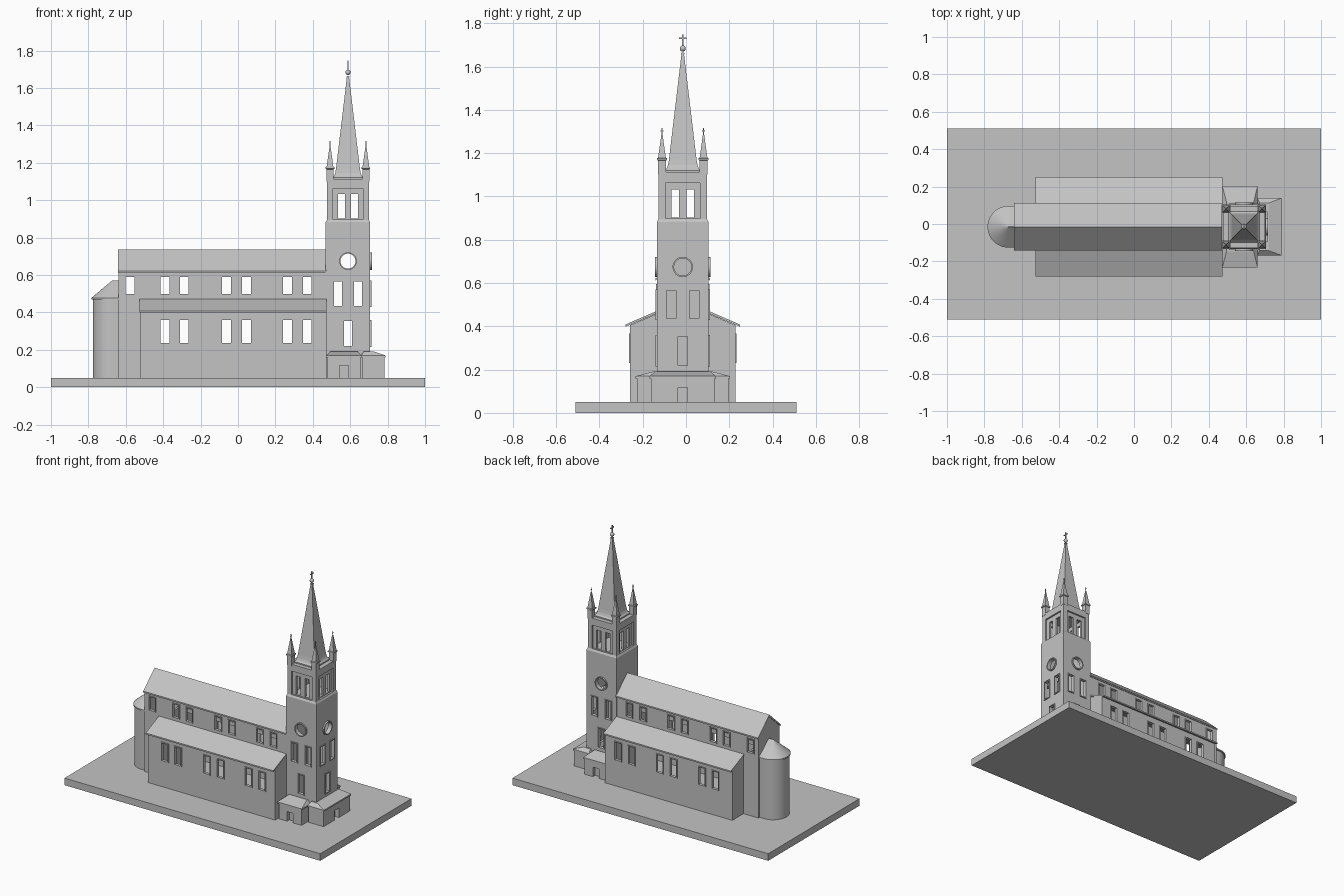
import bpy, bmesh, math

if "Cube" in bpy.data.objects:
    bpy.data.objects.remove(bpy.data.objects["Cube"])

YC, TX = -0.015, 0.588          # church axis, tower centre
stone = bpy.data.materials.new("stone grey")
stone.diffuse_color = (0.55, 0.55, 0.55, 1)
stone.use_nodes = True
stone.node_tree.nodes["Principled BSDF"].inputs["Base Color"].default_value = stone.diffuse_color


# --- helpers: every solid is a loft between matching rings ---
def rect(cx, cy, hx, hy, z):
    return [(cx - hx, cy - hy, z), (cx + hx, cy - hy, z), (cx + hx, cy + hy, z), (cx - hx, cy + hy, z)]


def box(x0, x1, y0, y1, z0, z1):
    c = ((x0 + x1) / 2, (y0 + y1) / 2, (x1 - x0) / 2, (y1 - y0) / 2)
    return [rect(*c, z0), rect(*c, z1)]


def square(cx, cy, *levels):
    return [rect(cx, cy, h, h, z) for h, z in levels]


def along_x(profile, x0, x1):
    return [[(x, YC + y, z) for y, z in profile] for x in (x0, x1)]


def disc(axis, c, z, r, lo, hi):
    pts = [(c + r * math.cos(a), z + r * math.sin(a)) for a in [i * math.pi / 16 for i in range(32)]]
    return [[(t, u, v) if axis == "x" else (u, t, v) for u, v in pts] for t in (lo, hi)]


def make(name, *parts):
    bm = bmesh.new()
    for rings in parts:
        vs = [[bm.verts.new(p) for p in ring] for ring in rings]
        n = len(vs[0])
        bm.faces.new(vs[0])
        bm.faces.new(vs[-1])
        for a, b in zip(vs, vs[1:]):
            for i in range(n):
                bm.faces.new((a[i], a[(i + 1) % n], b[(i + 1) % n], b[i]))
    bmesh.ops.recalc_face_normals(bm, faces=bm.faces)
    me = bpy.data.meshes.new(name)
    bm.to_mesh(me)
    bm.free()
    me.materials.append(stone)
    ob = bpy.data.objects.new(name, me)
    bpy.context.collection.objects.link(ob)
    return ob


def cut(ob, *parts):
    cutter = make("cutter", *parts)
    m = ob.modifiers.new("cut", "BOOLEAN")
    m.operation, m.solver, m.object = "DIFFERENCE", "EXACT", cutter
    bpy.context.view_layer.objects.active = ob
    bpy.ops.object.modifier_apply(modifier=m.name)
    bpy.data.objects.remove(cutter)


def smooth(ob):
    bpy.ops.object.select_all(action="DESELECT")
    ob.select_set(True)
    bpy.context.view_layer.objects.active = ob
    bpy.ops.object.shade_smooth_by_angle(angle=math.radians(30))


def side_frames(windows, half):
    """Raised surrounds on the south and north walls."""
    return [box(x - w / 2 - .006, x + w / 2 + .006, *sorted((YC + s * (half - .01), YC + s * (half + .006))),
                z0 - .006, z1 + .006) for x, w, z0, z1 in windows for s in (-1, 1)]


def side_holes(windows):
    return [box(x - w / 2, x + w / 2, YC - .4, YC + .4, z0, z1) for x, w, z0, z1 in windows]


# --- base ---
make("base", box(-1, 1, -.51, .51, 0, .05))

# --- aisles: one wide hollow hall with lean-to roofs ---
pair_x = (-.39, -.287, -.062, .045, .264, .37)
low = [(x, .047, .237, .36) for x in pair_x]
aisle = make("aisle_walls", along_x([(-.243, .04), (.243, .04), (.243, .405), (.115, .46), (-.115, .46), (-.243, .405)], -.522, .472))
cut(aisle, along_x([(-.228, .02), (.228, .02), (.228, .39), (.1, .44), (.1, .5), (-.1, .5), (-.1, .44), (-.228, .39)], -.507, .457))
cut(aisle, *side_holes(low))
frames = make("aisle_window_frames", *side_frames(low, .243))
cut(frames, *side_holes(low))
make("aisle_roofs", *[along_x([(s * .11, .475), (s * .265, .408), (s * .265, .398), (s * .11, .463)], -.526, .472) for s in (-1, 1)])

# --- nave: hollow gabled hall, open to the aisles below ---
high = [(x, .047, .497, .59) for x in (-.577,) + pair_x]
nave = make("nave_walls", along_x([(-.118, .04), (.118, .04), (.118, .615), (0, .725), (-.118, .615)], -.638, .473))
cut(nave, along_x([(-.103, .02), (.103, .02), (.103, .605), (0, .7), (-.103, .605)], -.623, .458))
cut(nave, box(-.507, .457, YC - .3, YC + .3, .02, .43))
cut(nave, *side_holes(high))
frames = make("nave_window_frames", *side_frames(high, .118))
cut(frames, *side_holes(high))
make("nave_roof", along_x([(-.127, .61), (-.127, .62), (0, .737), (.127, .62), (.127, .61), (0, .722)], -.642, .473))


# --- apse: round end with half-cone roof ---
def apse_ring(r, z, squash=1.0):
    pts = [(-.63, r)] + [(-.672 - r * squash * math.sin(a), r * math.cos(a)) for a in
                         [i * math.pi / 24 for i in range(25)]] + [(-.63, -r)]
    return [(x, YC + y * squash, z) for x, y in pts]


smooth(make("apse_wall", [apse_ring(.104, .04), apse_ring(.104, .475)]))
smooth(make("apse_roof", [apse_ring(.111, .468), apse_ring(.111, .478), apse_ring(.111, .57, .01)]))

# --- tower shaft: hollow, pierced on south, north and east ---
tw = [(.535, .043, .435, .565), (.642, .043, .435, .565), (TX, .043, .22, .353)]
ew = [(YC - .053, .043, .435, .565), (YC + .053, .043, .435, .565), (YC, .043, .22, .353)]
EX = TX + .119                  # east face
east_holes = [box(TX + .05, TX + .2, y - w / 2, y + w / 2, z0, z1) for y, w, z0, z1 in ew]
east_holes.append(disc("x", YC, .674, .04, TX + .05, TX + .2))
ns_holes = side_holes(tw) + [disc("y", TX, .674, .04, YC - .4, YC + .4)]
tower = make("tower_shaft", square(TX, YC, (.119, .04), (.119, .882), (.112, .895)))
cut(tower, square(TX, YC, (.1, .02), (.1, .87)))
cut(tower, *ns_holes)
cut(tower, *east_holes)
sf = make("tower_side_frames", *side_frames(tw, .119),
          *[disc("y", TX, .674, .047, YC + s * .109, YC + s * .129) for s in (-1, 1)])
cut(sf, *ns_holes)
ef = make("tower_east_frames", *[box(EX - .01, EX + .006, y - w / 2 - .006, y + w / 2 + .006, z0 - .006, z1 + .006)
                                 for y, w, z0, z1 in ew], disc("x", YC, .674, .047, EX - .01, EX + .01))
cut(ef, *east_holes)

# --- belfry: sunk panels with paired openings on all four sides ---
belfry = make("belfry", square(TX, YC, (.112, .89), (.112, 1.112)))
cut(belfry, square(TX, YC, (.085, .9), (.085, 1.06)))
cut(belfry, *[box(TX - .08, TX + .08, YC + s * .115 - .015, YC + s * .115 + .015, .897, 1.063) for s in (-1, 1)],
    *[box(TX + s * .115 - .015, TX + s * .115 + .015, YC - .08, YC + .08, .897, 1.063) for s in (-1, 1)])
cut(belfry, *[box(TX + s * .035 - .018, TX + s * .035 + .018, YC - .2, YC + .2, .902, 1.032) for s in (-1, 1)])
cut(belfry, *[box(TX - .2, TX + .2, YC + s * .035 - .018, YC + s * .035 + .018, .902, 1.032) for s in (-1, 1)])

# --- corner pinnacles ---
for i, (sx, sy) in enumerate([(-1, -1), (1, -1), (1, 1), (-1, 1)]):
    x, y = TX + sx * .096, YC + sy * .096
    make(f"pinnacle_{i + 1}", square(x, y, (.018, 1.1), (.018, 1.165), (.023, 1.168), (.023, 1.176), (.018, 1.178), (.003, 1.285)),
         square(x, y, (.002, 1.28), (.002, 1.315)), box(x - .002, x + .002, y - .006, y + .006, 1.3, 1.304))

# --- spire with flared foot, ball and cross ---
make("spire", square(TX, YC, (.083, 1.11), (.083, 1.12), (.074, 1.13), (.068, 1.145), (.064, 1.168), (.005, 1.665)))
make("spire_collar", square(TX, YC, (.009, 1.655), (.009, 1.662)))
bpy.ops.mesh.primitive_uv_sphere_add(segments=16, ring_count=10, radius=.014, location=(TX, YC, 1.683))
ball = bpy.context.object
ball.name = "spire_ball"
ball.data.materials.append(stone)
smooth(ball)
make("cross", square(TX, YC, (.003, 1.69), (.003, 1.747)), box(TX - .003, TX + .003, YC - .018, YC + .018, 1.727, 1.733))


# --- porches with sloping hipped roofs ---
def porch(name, x0, x1, y0, y1, door, top):
    walls = make(name + "_walls", box(x0, x1, y0, y1, .04, .165))
    cut(walls, door)
    (a, b, c, d), e = top, .006
    eave = box(x0 - e, x1 + e, y0 - e, y1 + e, .16, .17)
    make(name + "_roof", eave + box(a, b, c, d, .192, .2)[:1])


for s, side in ((-1, "south"), (1, "north")):
    ya, yb = sorted((YC + s * .1, YC + s * .212))
    yd = YC + s * .212
    ta, tb = sorted((YC + s * .1, YC + s * .132))
    porch(side + "_porch", .478, .655, ya, yb, box(.543, .59, yd - .025, yd + .025, .02, .117), (.495, .64, ta, tb))
porch("east_porch", .665, .783, YC - .147, YC + .147, box(.755, .8, YC - .023, YC + .023, .02, .117),
      (.672, .722, YC - .128, YC + .128))
